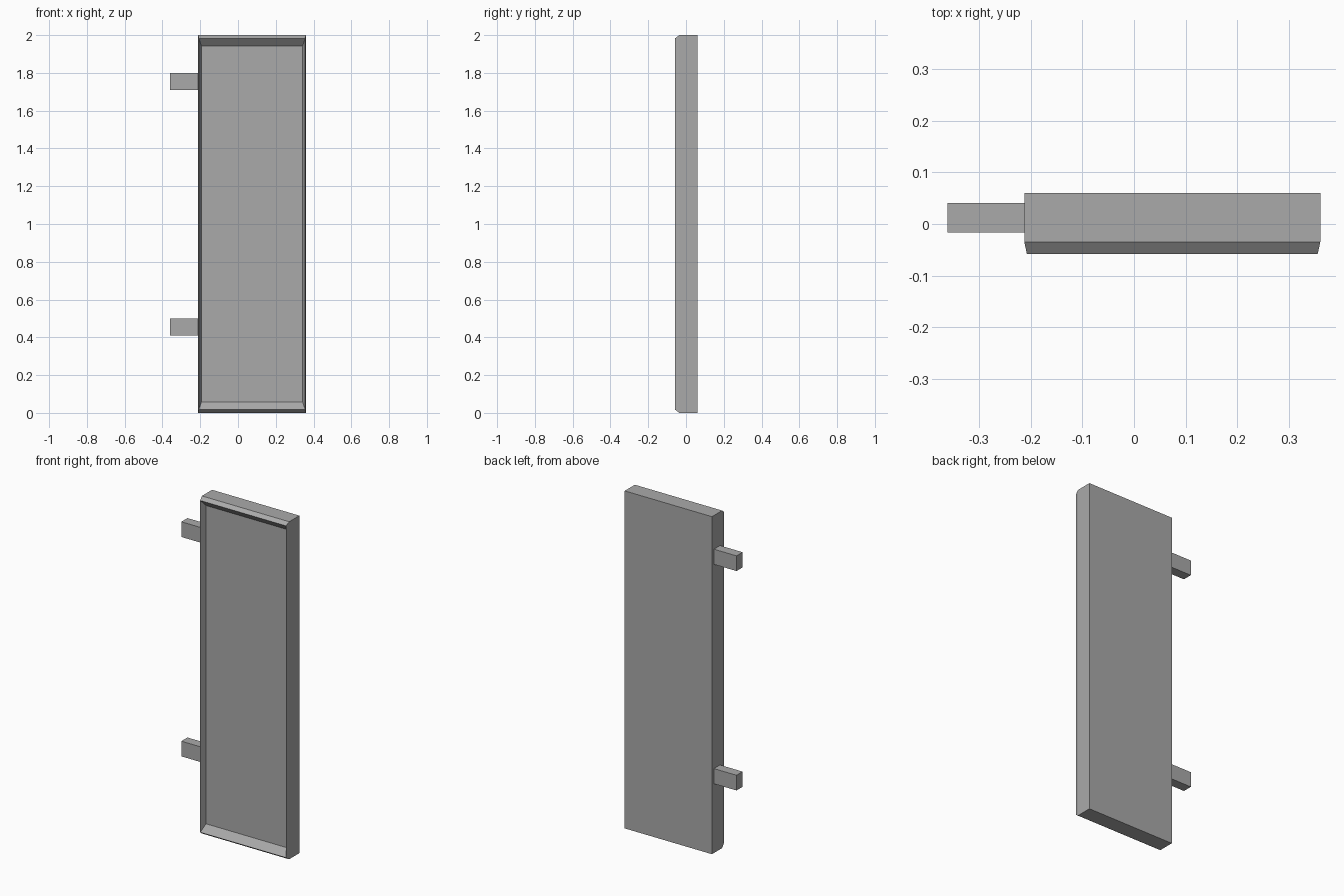
import bpy
import bmesh

cube = bpy.data.objects.get("Cube")
if cube:
    bpy.data.objects.remove(cube, do_unlink=True)

# Single grey finish
grey = bpy.data.materials.new("grey")
grey.use_nodes = True
colour = (0.4, 0.4, 0.4, 1)
grey.diffuse_color = colour
grey.node_tree.nodes["Principled BSDF"].inputs["Base Color"].default_value = colour

# Panel extents
LEFT, RIGHT, HEIGHT, BACK = -0.212, 0.36, 2.0, 0.06


def add_object(name, bm):
    bmesh.ops.recalc_face_normals(bm, faces=bm.faces)
    mesh = bpy.data.meshes.new(name)
    bm.to_mesh(mesh)
    bm.free()
    mesh.materials.append(grey)
    obj = bpy.data.objects.new(name, mesh)
    bpy.context.collection.objects.link(obj)
    return obj


def loft_panel(name, rings):
    """Join rectangular rings, each given as (y, side inset, end inset)."""
    bm = bmesh.new()
    loops = []
    for y, dx, dz in rings:
        x0, x1, z0, z1 = LEFT + dx, RIGHT - dx, dz, HEIGHT - dz
        corners = [(x0, z0), (x1, z0), (x1, z1), (x0, z1)]
        loops.append([bm.verts.new((x, y, z)) for x, z in corners])
    for a, b in zip(loops, loops[1:]):
        for i in range(4):
            j = (i + 1) % 4
            bm.faces.new((a[i], a[j], b[j], b[i]))
    bm.faces.new(loops[0])
    bm.faces.new(loops[-1])
    return add_object(name, bm)


def box(name, low, high):
    bm = bmesh.new()
    bmesh.ops.create_cube(bm, size=1)
    for v in bm.verts:
        v.co = [h if c > 0 else l for c, l, h in zip(v.co, low, high)]
    return add_object(name, bm)


# Door panel: flat back, chamfered rim, sloping walls down to a recessed front
loft_panel("door_panel", [
    (BACK, 0, 0),
    (-0.035, 0, 0),
    (-0.058, 0.005, 0.017),
    (-0.022, 0.018, 0.057),
])

# Two hinge arms on the side
for name, z in (("lower_hinge_arm", 0.41), ("upper_hinge_arm", 1.71)):
    box(name, (-0.36, -0.016, z), (LEFT, 0.041, z + 0.09))
